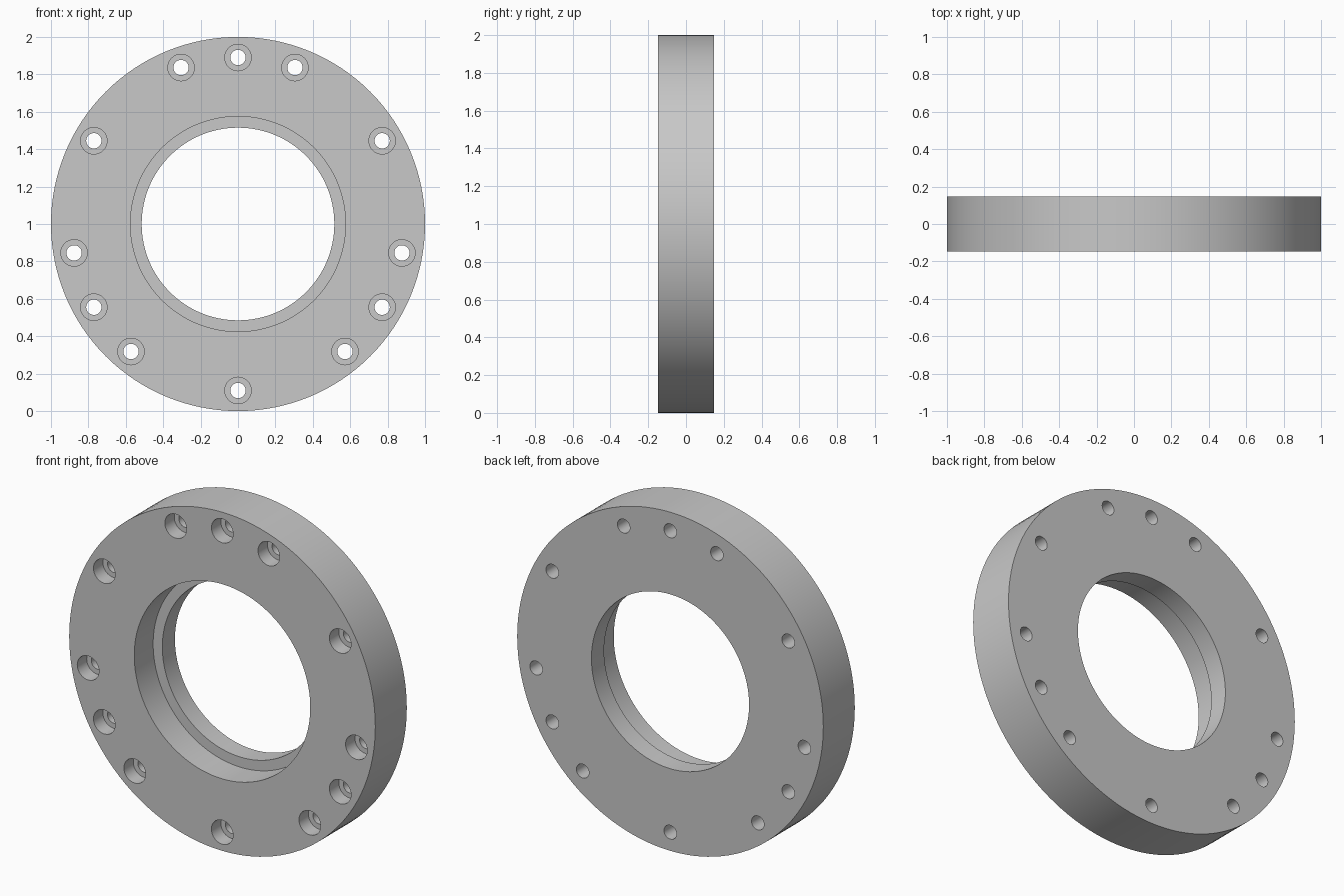
import bpy, bmesh, math
from mathutils import Matrix, Vector

cube = bpy.data.objects.get("Cube")
if cube:
    bpy.data.objects.remove(cube, do_unlink=True)

HALF = 0.147            # half thickness of the flange
BOLT_RADIUS = 0.89      # bolt circle
BOLT_ANGLES = [0, 20, 60, 100, 120, 140, 180, 220, 240, 260, 300, 340]


def lathe(bm, profile, segments, centre, closed):
    """Revolve (radius, y) points around the y axis through centre."""
    rings = []
    for i in range(segments):
        a = math.tau * i / segments
        rings.append([bm.verts.new(centre + Vector((r * math.sin(a), y, r * math.cos(a))))
                      for r, y in profile])
    n = len(profile)
    for i in range(segments):
        a, b = rings[i], rings[(i + 1) % segments]
        for j in range(n if closed else n - 1):
            k = (j + 1) % n
            bm.faces.new((a[j], a[k], b[k], b[j]))
    if not closed:
        bm.faces.new([ring[0] for ring in rings])
        bm.faces.new([ring[-1] for ring in rings])


def make_object(name, bm):
    bmesh.ops.recalc_face_normals(bm, faces=bm.faces)
    mesh = bpy.data.meshes.new(name)
    bm.to_mesh(mesh)
    bm.free()
    obj = bpy.data.objects.new(name, mesh)
    bpy.context.collection.objects.link(obj)
    return obj


# Flange ring with a stepped central bore, wider at the front
step = -HALF + 0.6 * 2 * HALF
bm = bmesh.new()
lathe(bm, [(1, -HALF), (1, HALF), (0.515, HALF), (0.515, step),
           (0.575, step), (0.575, -HALF)], 128, Vector((0, 0, 1)), True)
flange = make_object("flange_ring", bm)

# Counterbored bolt holes, cut from the front
seat = -HALF + 0.3 * 2 * HALF
bm = bmesh.new()
for angle in BOLT_ANGLES:
    a = math.radians(angle)
    centre = Vector((BOLT_RADIUS * math.sin(a), 0, 1 + BOLT_RADIUS * math.cos(a)))
    lathe(bm, [(0.071, -0.2), (0.071, seat), (0.041, seat), (0.041, 0.2)], 32, centre, False)
cutter = make_object("bolt_hole_cutter", bm)
cutter.hide_render = True

cut = flange.modifiers.new("bolt_holes", 'BOOLEAN')
cut.operation = 'DIFFERENCE'
cut.solver = 'EXACT'
cut.object = cutter
bpy.ops.object.select_all(action='DESELECT')
flange.select_set(True)
bpy.context.view_layer.objects.active = flange
bpy.ops.object.modifier_apply(modifier=cut.name)
bpy.data.objects.remove(cutter, do_unlink=True)

# Plain grey metal
grey = bpy.data.materials.new("machined_grey")
grey.use_nodes = True
colour = (0.58, 0.58, 0.58, 1)
grey.diffuse_color = colour
grey.node_tree.nodes["Principled BSDF"].inputs["Base Color"].default_value = colour
flange.data.materials.clear()
flange.data.materials.append(grey)

bpy.ops.object.shade_smooth_by_angle(angle=math.radians(30))
